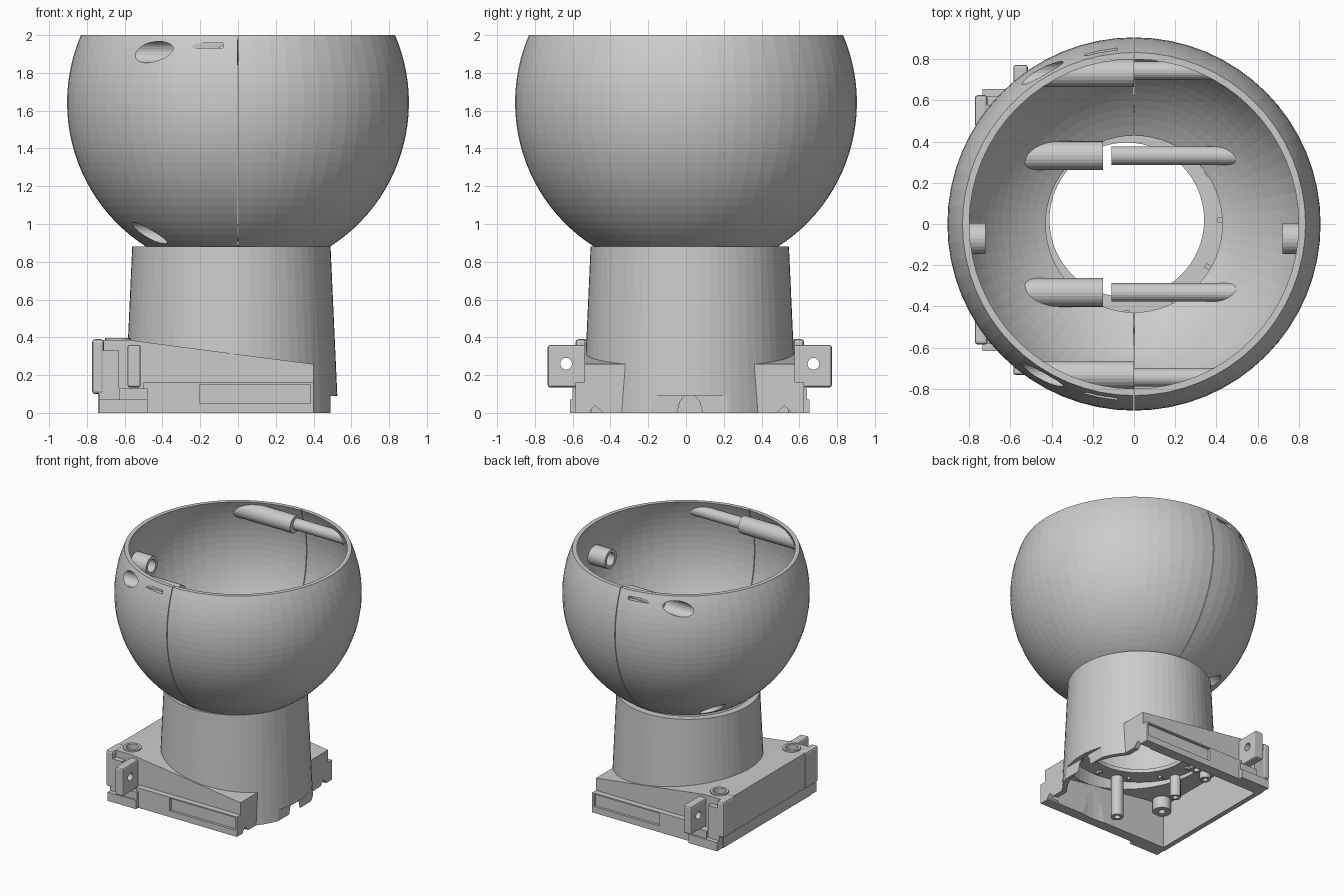
import bpy, bmesh
from math import sin, cos, pi, sqrt, asin
from mathutils import Matrix, Vector

if "Cube" in bpy.data.objects:
    bpy.data.objects.remove(bpy.data.objects["Cube"])

YC = 0.02          # centre line of neck and base
XC = -0.035
SZ = 1.643         # sphere centre height


def finish(bm, name):
    bmesh.ops.recalc_face_normals(bm, faces=bm.faces[:])
    me = bpy.data.meshes.new(name)
    bm.to_mesh(me)
    bm.free()
    ob = bpy.data.objects.new(name, me)
    bpy.context.collection.objects.link(ob)
    return ob


def lathe(name, profile, steps, a0=0, a1=2 * pi, at=(0, 0)):
    """Revolve a closed (r, z) profile; part turns get capped ends."""
    full = abs(a1 - a0 - 2 * pi) < 1e-6
    bm = bmesh.new()
    rings = []
    for i in range(steps if full else steps + 1):
        a = a0 + (a1 - a0) * i / steps
        rings.append([bm.verts.new((at[0] + r * cos(a), at[1] + r * sin(a), z)) for r, z in profile])
    n = len(profile)
    for i in range(steps):
        p, q = rings[i], rings[(i + 1) % len(rings)]
        for j in range(n):
            k = (j + 1) % n
            bm.faces.new((p[j], q[j], q[k], p[k]))
    if not full:
        bm.faces.new(rings[0])
        bm.faces.new(rings[-1])
    return finish(bm, name)


def box(name, x0, x1, y0, y1, z0, z1, bevel=0):
    bm = bmesh.new()
    bmesh.ops.create_cube(bm, size=1)
    for v in bm.verts:
        v.co = Vector(((x0 + x1) / 2 + v.co.x * (x1 - x0), (y0 + y1) / 2 + v.co.y * (y1 - y0),
                       (z0 + z1) / 2 + v.co.z * (z1 - z0)))
    if bevel:
        bmesh.ops.bevel(bm, geom=bm.edges[:], offset=bevel, segments=2, profile=0.5, affect='EDGES')
    return finish(bm, name)


def rod(name, p0, p1, r, seg=24):
    p0, p1 = Vector(p0), Vector(p1)
    d = p1 - p0
    bm = bmesh.new()
    m = Matrix.Translation((p0 + p1) / 2) @ d.to_track_quat('Z', 'Y').to_matrix().to_4x4()
    bmesh.ops.create_cone(bm, cap_ends=True, segments=seg, radius1=r, radius2=r, depth=d.length, matrix=m)
    return finish(bm, name)


def prism(name, pts, y0, y1):
    bm = bmesh.new()
    f = bm.faces.new([bm.verts.new((x, y0, z)) for x, z in pts])
    new = bmesh.ops.extrude_face_region(bm, geom=[f])['geom']
    bmesh.ops.translate(bm, verts=[v for v in new if isinstance(v, bmesh.types.BMVert)], vec=(0, y1 - y0, 0))
    return finish(bm, name)


def boolean(ob, cutters, op='DIFFERENCE'):
    for c in cutters:
        m = ob.modifiers.new("cut", 'BOOLEAN')
        m.operation, m.solver, m.object = op, 'EXACT', c
        bpy.context.view_layer.update()
        me = bpy.data.meshes.new_from_object(ob.evaluated_get(bpy.context.evaluated_depsgraph_get()))
        ob.modifiers.clear()
        ob.data = me
        bpy.data.objects.remove(c)
    return ob


def ball(r):
    bm = bmesh.new()
    bmesh.ops.create_uvsphere(bm, u_segments=64, v_segments=32, radius=r, matrix=Matrix.Translation((0, 0, SZ)))
    return finish(bm, "clip_ball")


def side_box(name, s, x0, x1, h0, h1, z0, z1, bevel=0):
    """Box on one side of the centre line, h0..h1 away from it."""
    a, b = sorted((YC + s * h0, YC + s * h1))
    return box(name, x0, x1, a, b, z0, z1, bevel)


# bowl: two half shells with a fine seam between them
def arc(r, n=24):
    a0, a1 = asin((0.88 - SZ) / r), asin((2 - SZ) / r)
    return [(r * cos(a0 + (a1 - a0) * i / n), SZ + r * sin(a0 + (a1 - a0) * i / n)) for i in range(n + 1)]


shell = arc(0.905) + arc(0.875)[::-1]
g = 0.003
bowl_right = lathe("bowl_right_half", shell, 32, -pi / 2 + g, pi / 2 - g)
bowl_left = lathe("bowl_left_half", shell, 32, pi / 2 + g, 3 * pi / 2 - g)

# screw bosses and pins joining the halves, upper and lower pairs
for s, side in ((1, "back"), (-1, "front")):
    for level, y, z, r, xe, xp in (("upper", 0.732, 1.91, 0.068, 0.0, 0.0), ("lower", 0.332, 0.952, 0.07, -0.15, -0.11)):
        y *= s
        bore = ((-1, y, z), (-0.29, y, z), 0.057)
        boss = rod(f"{level}_{side}_boss", (-0.8, y, z), (xe, y, z), r)
        boolean(boss, [ball(0.893)], 'INTERSECT')
        boolean(boss, [rod("c", *bore), rod("c", (-0.4, y, z), (0.1, y, z), 0.025)])
        boolean(bowl_left, [rod("c", *bore)])
        yp = y + s * 0.012 if level == "upper" else y
        boolean(rod(f"{level}_{side}_pin", (xp, yp, z), (0.8, yp, z), 0.045), [ball(0.893)], 'INTERSECT')
    a, b = sorted((s * 0.818, s * 0.92))
    boolean(bowl_left, [box("c", -0.24, -0.08, a, b, 1.932, 1.958)])

# small tubes inside the bowl wall
for s, side in ((1, "right"), (-1, "left")):
    tube = rod(f"{side}_pivot_tube", (s * 0.72, -0.07, 1.69), (s * 0.885, -0.07, 1.69), 0.076)
    boolean(tube, [rod("c", (s * 0.6, -0.07, 1.69), (s * 0.86, -0.07, 1.69), 0.05)])

# neck: tapered tube with an inner ledge
neck = lathe("neck", [(0.565, 0), (0.525, 0.88), (0.47, 0.88), (0.485, 0.40), (0.375, 0.40),
                      (0.375, 0.37), (0.515, 0.37), (0.53, 0)], 64, at=(XC, YC))

# base housing: sloped hollow box
outer = [(-0.74, 0), (-0.74, 0.1), (-0.76, 0.1), (-0.76, 0.385), (-0.57, 0.385), (0.40, 0.258), (0.40, 0)]
inner = [(-0.70, -0.1), (-0.70, 0.345), (-0.57, 0.345), (0.36, 0.222), (0.36, -0.1)]
H = 0.558
boolean(neck, [prism("c", inner, YC - 0.52, YC + 0.52),
               box("c", 0.49, 0.7, -0.5, 0.5, -0.1, 0.09),
               rod("c", (0.3, YC, -0.01), (0.7, YC, -0.01), 0.03)])
base = prism("base_housing", outer, YC - H, YC + H)
boolean(base, [prism("c", inner, YC - 0.52, YC + 0.52),
               lathe("c", [(0.0005, -0.2), (0.545, -0.2), (0.545, 0.6), (0.0005, 0.6)], 64, at=(XC, YC))])
for s in (1, -1):
    boolean(base, [rod("c", (-0.635, YC + s * 0.46, 0.2), (-0.635, YC + s * 0.46, 0.5), 0.05)])

# ticks on the ledge
for i in range(12):
    a = i * pi / 6
    x, y = XC + 0.46 * cos(a), YC + 0.46 * sin(a)
    t = box("ledge_tick", -0.02, 0.02, -0.012, 0.012, 0.35, 0.44)
    t.data.transform(Matrix.Translation((x, y, 0)) @ Matrix.Rotation(a, 4, 'Z'))

for s, side in ((1, "back"), (-1, "front")):
    # side rail with recessed panel and bottom notch
    rail = side_box(f"{side}_rail", s, -0.50, 0.40, 0.53, 0.605, 0, 0.16)
    boolean(rail, [side_box("c", s, -0.20, 0.385, 0.585, 0.7, 0.05, 0.15)])
    notch = rod("c", (0.3, YC + s * 0.5, -0.01), (0.5, YC + s * 0.5, -0.01), 0.05, 4)
    boolean(base, [notch])
    # corner foot, step and rounded corner post
    side_box(f"{side}_foot", s, -0.735, -0.48, 0.53, 0.635, 0, 0.07)
    side_box(f"{side}_foot_step", s, -0.63, -0.48, 0.53, 0.62, 0.065, 0.13)
    side_box(f"{side}_foot_wall", s, -0.735, -0.63, 0.53, 0.60, 0.065, 0.33)
    side_box(f"{side}_corner_post", s, -0.772, -0.71, 0.45, 0.605, 0.1, 0.39, 0.015)
    # mounting ear with hole
    ear = side_box(f"{side}_ear", s, -0.585, -0.515, 0.53, 0.752, 0.135, 0.36, 0.012)
    ye = YC + s * 0.655
    boolean(ear, [rod("c", (-0.8, ye, 0.26), (-0.3, ye, 0.26), 0.031)])
    # screw cup in the top corner
    yb = YC + s * 0.46
    lathe(f"{side}_screw_cup", [(0.025, 0.25), (0.068, 0.25), (0.068, 0.397), (0.048, 0.397), (0.048, 0.32), (0.025, 0.32)],
          24, at=(-0.635, yb))
    # hollow posts under the housing
    for name, x, h, r, z0, z1 in (("long_post", -0.2, 0.45, 0.045, 0.04, 0.38), ("short_post", -0.52, 0.17, 0.04, 0.2, 0.375)):
        lathe(f"{side}_{name}", [(r * 0.5, z0), (r, z0), (r, z1), (r * 0.5, z1)], 20, at=(x, YC + s * h))
